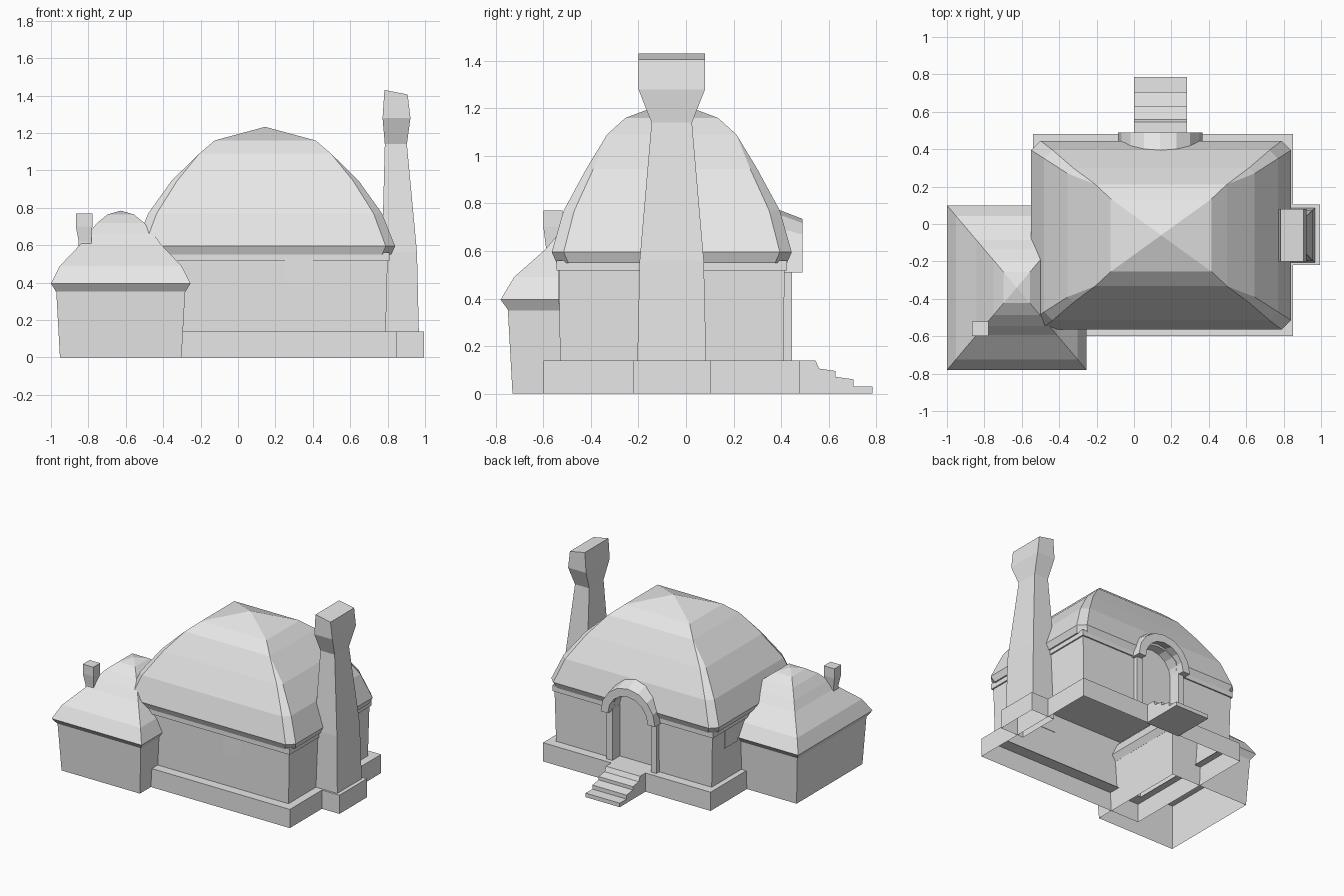
import bpy, bmesh, math

cube = bpy.data.objects.get("Cube")
if cube:
    bpy.data.objects.remove(cube, do_unlink=True)

stone = bpy.data.materials.new("pale grey")
stone.use_nodes = True
stone.diffuse_color = (0.8, 0.8, 0.8, 1)
stone.node_tree.nodes["Principled BSDF"].inputs["Base Color"].default_value = (0.8, 0.8, 0.8, 1)


def finish(name, bm):
    mesh = bpy.data.meshes.new(name)
    bm.to_mesh(mesh)
    bm.free()
    mesh.materials.append(stone)
    obj = bpy.data.objects.new(name, mesh)
    bpy.context.scene.collection.objects.link(obj)
    return obj


def rect(cx, cy, hx, hy, z, cut=0.0):
    """Counter-clockwise rectangle with optional chamfered corners."""
    pts = []
    for sx, sy in ((1, 1), (-1, 1), (-1, -1), (1, -1)):
        along_y = (cx + sx * hx, cy + sy * (hy - cut), z)
        along_x = (cx + sx * (hx - cut), cy + sy * hy, z)
        pts += [along_y, along_x] if sx == sy else [along_x, along_y]
    return pts


def loft(name, rings, bottom=False, top=False):
    bm = bmesh.new()
    rows = [[bm.verts.new(p) for p in ring] for ring in rings]
    for low, high in zip(rows, rows[1:]):
        for i in range(len(low)):
            j = (i + 1) % len(low)
            bm.faces.new((low[i], low[j], high[j], high[i]))
    if bottom:
        bm.faces.new(rows[0][::-1])
    if top:
        bm.faces.new(rows[-1])
    bmesh.ops.remove_doubles(bm, verts=bm.verts[:], dist=0.0005)
    return finish(name, bm)


def box(name, x0, x1, y0, y1, z0, z1, bottom=True):
    c = ((x0 + x1) / 2, (y0 + y1) / 2, (x1 - x0) / 2, (y1 - y0) / 2)
    return loft(name, [rect(*c, z0), rect(*c, z1)], bottom, True)


def prism(name, front, back, caps=True):
    """Join two matching outlines into a closed solid."""
    bm = bmesh.new()
    a = [bm.verts.new(p) for p in front]
    b = [bm.verts.new(p) for p in back]
    for i in range(len(a)):
        j = (i + 1) % len(a)
        bm.faces.new((a[i], a[j], b[j], b[i]))
    if caps:
        bm.faces.new(a[::-1])
        bm.faces.new(b)
    bmesh.ops.recalc_face_normals(bm, faces=bm.faces[:])
    return finish(name, bm)


CX, CY = 0.145, -0.06          # main house centre
DX, SPRING = 0.14, 0.51        # doorway centre and arch springing height


def arc(radius, y, drop=0.0, n=8):
    return [(DX + radius * math.cos(math.pi * i / n), y,
             SPRING - drop + radius * math.sin(math.pi * i / n)) for i in range(n + 1)]


# Foundation ledge, open underneath
loft("foundation", [rect(0.155, -0.06, 0.695, 0.54, 0), rect(0.155, -0.06, 0.695, 0.54, 0.14),
                    rect(CX, -0.08, 0.635, 0.43, 0.14)])


# Main walls with a recessed doorway
def wall_ring(hx, hy, z):
    back, recess, w = CY + hy, 0.355, 0.16
    plan = [(CX + hx, back), (DX + w, back), (DX + w, recess), (DX - w, recess), (DX - w, back),
            (CX - hx, back), (CX - hx, CY - hy), (CX + hx, CY - hy)]
    return [(x, y, z) for x, y in plan]


loft("main_walls", [wall_ring(0.645, 0.47, 0.14), wall_ring(0.655, 0.475, 0.53)])

# Cornice under the roof
cornice = loft("cornice", [rect(CX, CY, h, h - 0.18, z) for h, z in ((0.665, 0.517), (0.665, 0.56))],
               True, True)

# Domed main roof with chamfered hips
roof_profile = [(0.675, 0.485, 0.55, 0.05), (0.695, 0.505, 0.595, 0.05), (0.625, 0.455, 0.77, 0.045),
                (0.50, 0.36, 0.945, 0.03), (0.352, 0.272, 1.09, 0), (0.27, 0.195, 1.16, 0),
                (0, 0, 1.233, 0)]
roof = loft("main_roof", [rect(CX, CY, *p) for p in roof_profile], bottom=True)

# Doorway void cut through roof and cornice
void = prism("doorway_cutter",
             *[arc(0.165, y) + [(DX - 0.165, y, 0.4), (DX + 0.165, y, 0.4)] for y in (0.355, 0.7)])
void.hide_render = True
void.display_type = 'WIRE'
for part in (roof, cornice):
    mod = part.modifiers.new("doorway", 'BOOLEAN')
    mod.object = void
    mod.operation = 'DIFFERENCE'
    mod.solver = 'EXACT'
void.hide_set(True)

# Arched hood sloping down to its front edge, and door posts
prism("arched_hood", arc(0.225, 0.49) + arc(0.165, 0.49)[::-1],
      [(x, y, z + 0.05 * max(0, (z - SPRING) / 0.225)) for x, y, z in
       arc(0.225, 0.36) + arc(0.165, 0.36)[::-1]])
for side, label in ((1, "left"), (-1, "right")):
    x = DX + side * 0.183
    box(label + "_door_post", x - 0.023, x + 0.023, 0.36, 0.445, 0.14, 0.53)

# Entrance steps
steps = [(0.47, 0), (0.47, 0.14), (0.545, 0.14), (0.56, 0.105), (0.63, 0.095), (0.63, 0.07),
         (0.705, 0.06), (0.705, 0.03), (0.785, 0.03), (0.785, 0)]
prism("entrance_steps", *[[(x, y, z) for y, z in steps] for x in (0.0, 0.283)])

# Thin wall slabs
box("front_wall_slab", 0.25, 0.40, -0.537, -0.53, 0.38, 0.52)
box("side_wall_slab", -0.512, -0.505, 0.12, 0.27, 0.38, 0.52)

# Large chimney with its plinth, splayed head and sloping top
box("chimney_plinth", 0.80, 0.995, -0.22, 0.105, 0, 0.14, bottom=False)
chimney = [(0.78, 0.967, 0.145, 0.13), (0.77, 0.957, 0.135, 0.56), (0.785, 0.903, 0.085, 1.14),
           (0.773, 0.922, 0.14, 1.28), (0.783, 0.907, 0.14, 1.418)]
rings = [rect((a + b) / 2, CY, (b - a) / 2, h, z) for a, b, h, z in chimney]
rings[-1] = [(x, y, z + (0.012 if x < 0.85 else -0.012)) for x, y, z in rings[-1]]
loft("chimney", rings, top=True)

# Small annex: flared walls and domed roof
AX, AY = -0.627, -0.34
loft("annex_walls", [rect(AX, AY, 0.325, 0.39, 0), rect(AX, AY, 0.345, 0.41, 0.36)])
annex_profile = [(0.345, 0.35), (0.373, 0.395), (0.325, 0.49), (0.215, 0.605), (0.175, 0.66),
                 (0.125, 0.72), (0.07, 0.765), (0, 0.785)]
loft("annex_roof", [rect(AX, AY, h, h * 1.18, z) for h, z in annex_profile], bottom=True)

# Small annex chimney
loft("annex_chimney", [rect(-0.818, -0.56, 0.034, 0.03, 0.50), rect(-0.818, -0.56, 0.034, 0.03, 0.62),
                       rect(-0.823, -0.56, 0.044, 0.04, 0.70), rect(-0.823, -0.56, 0.044, 0.04, 0.77)],
     top=True)
